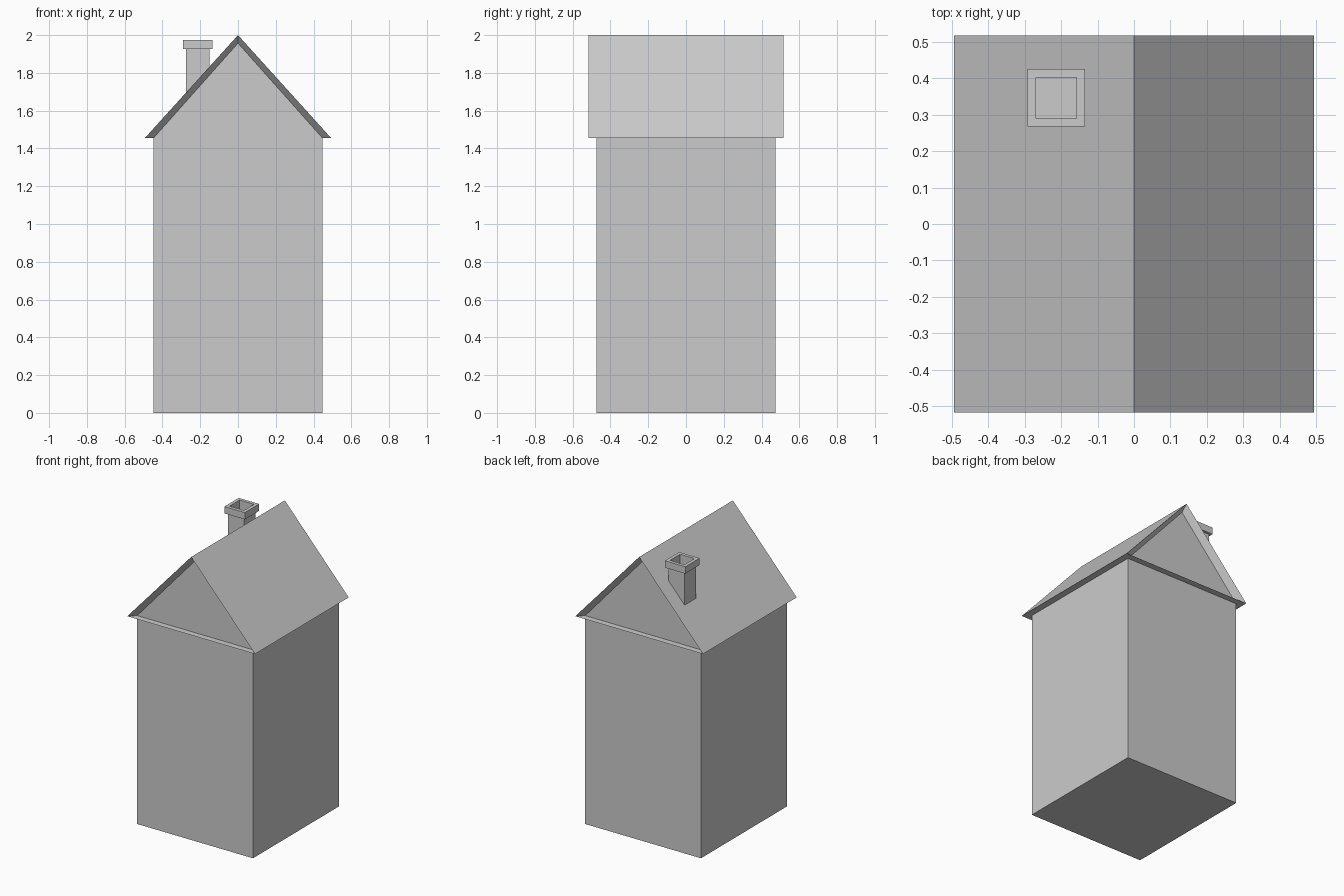
import bpy
import bmesh

cube = bpy.data.objects.get("Cube")
if cube:
    bpy.data.objects.remove(cube, do_unlink=True)

grey = bpy.data.materials.new("plain_grey")
grey.use_nodes = True
colour = (0.6, 0.6, 0.6, 1)
grey.diffuse_color = colour
grey.node_tree.nodes["Principled BSDF"].inputs["Base Color"].default_value = colour


def loft(name, loops, closed_end=True):
    """Join matching loops of points with quads and cap both ends."""
    bm = bmesh.new()
    rings = [[bm.verts.new(p) for p in loop] for loop in loops]
    for a, b in zip(rings, rings[1:]):
        n = len(a)
        for i in range(n):
            j = (i + 1) % n
            bm.faces.new((a[i], a[j], b[j], b[i]))
    bm.faces.new(rings[0])
    bm.faces.new(rings[-1])
    bmesh.ops.recalc_face_normals(bm, faces=bm.faces)
    mesh = bpy.data.meshes.new(name)
    bm.to_mesh(mesh)
    bm.free()
    mesh.materials.append(grey)
    obj = bpy.data.objects.new(name, mesh)
    bpy.context.collection.objects.link(obj)
    return obj


def square(centre, half, z):
    x, y = centre
    return [(x + sx * half, y + sy * half, z)
            for sx, sy in ((-1, -1), (1, -1), (1, 1), (-1, 1))]


def gable(half, ridge, y):
    return [(-half, y, EAVE), (half, y, EAVE), (0, y, ridge)]


EAVE = 1.455
WALL_X, WALL_Y = 0.447, 0.473
ROOF_X, ROOF_Y = 0.493, 0.517

# Walls: tall box up to the eaves
loft("house_walls", [[(sx * WALL_X, sy * WALL_Y, z)
                      for sx, sy in ((-1, -1), (1, -1), (1, 1), (-1, 1))]
                     for z in (0, EAVE)])

# Roof with gable ends recessed to the walls by sloping soffits
loft("gable_roof", [gable(WALL_X, 1.957, -WALL_Y),
                    gable(ROOF_X, 2.0, -ROOF_Y),
                    gable(ROOF_X, 2.0, ROOF_Y),
                    gable(WALL_X, 1.957, WALL_Y)])

# Chimney: shaft, projecting cap and square flue
FLUE = (-0.213, 0.346)
loft("chimney", [square(FLUE, half, z) for half, z in (
    (0.062, 1.66), (0.062, 1.927), (0.079, 1.927),
    (0.079, 1.975), (0.056, 1.975), (0.056, 1.83))])
